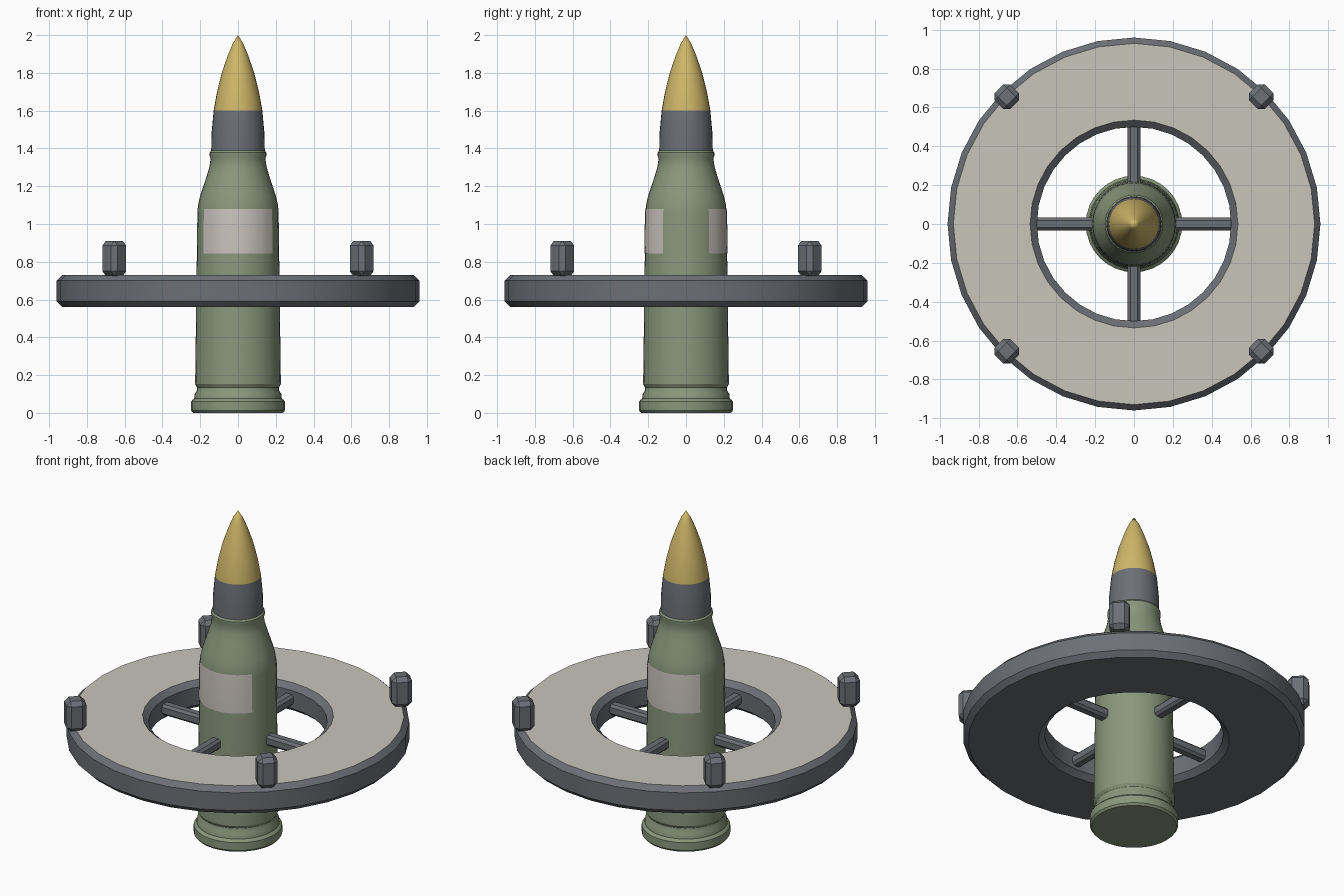
import bpy, bmesh, math
from mathutils import Matrix

SEG = 32
cube = bpy.data.objects.get("Cube")
if cube:
    bpy.data.objects.remove(cube)


def material(name, rgb):
    m = bpy.data.materials.new(name)
    m.use_nodes = True
    m.diffuse_color = (*rgb, 1)
    m.node_tree.nodes["Principled BSDF"].inputs["Base Color"].default_value = (*rgb, 1)
    return m


green = material("olive_green", (0.25, 0.31, 0.20))
gold = material("gold", (0.62, 0.47, 0.14))
steel = material("steel_grey", (0.15, 0.16, 0.18))
cream = material("cream", (0.58, 0.56, 0.50))
label_mat = material("label_white", (0.58, 0.54, 0.50))


def finish(bm, name, mats, smooth=True):
    bmesh.ops.recalc_face_normals(bm, faces=bm.faces)
    mesh = bpy.data.meshes.new(name)
    bm.to_mesh(mesh)
    bm.free()
    for m in mats:
        mesh.materials.append(m)
    ob = bpy.data.objects.new(name, mesh)
    bpy.context.collection.objects.link(ob)
    if smooth:
        bpy.ops.object.select_all(action="DESELECT")
        ob.select_set(True)
        bpy.context.view_layer.objects.active = ob
        bpy.ops.object.shade_smooth_by_angle(angle=math.radians(30))
    return ob


def lathe(profile, closed=False):
    """Revolve (radius, height) points around z."""
    bm = bmesh.new()
    verts = [bm.verts.new((r, 0, z)) for r, z in profile]
    pairs = list(zip(verts, verts[1:]))
    if closed:
        pairs.append((verts[-1], verts[0]))
    edges = [bm.edges.new(p) for p in pairs]
    bmesh.ops.spin(bm, geom=verts + edges, cent=(0, 0, 0), axis=(0, 0, 1),
                   angle=2 * math.pi, steps=SEG, use_duplicate=False)
    bmesh.ops.remove_doubles(bm, verts=bm.verts, dist=0.0005)
    return bm


def bevelled_box(name, size, bevel, matrix):
    bm = bmesh.new()
    bmesh.ops.create_cube(bm, size=1)
    bmesh.ops.scale(bm, vec=size, verts=bm.verts)
    bmesh.ops.bevel(bm, geom=bm.edges[:], offset=bevel, segments=1, affect="EDGES")
    bmesh.ops.transform(bm, matrix=matrix, verts=bm.verts)
    return finish(bm, name, [steel], smooth=False)


# Cartridge case with rim, extractor groove, shoulder and neck collar
case = lathe([(0, 0), (0.238, 0), (0.248, 0.012), (0.248, 0.06), (0.24, 0.07),
              (0.232, 0.075), (0.229, 0.10), (0.218, 0.118), (0.217, 0.135),
              (0.227, 0.152), (0.215, 1.06), (0.212, 1.10), (0.2, 1.15),
              (0.167, 1.25), (0.152, 1.3), (0.145, 1.345), (0.15, 1.36),
              (0.15, 1.378), (0.142, 1.388), (0, 1.388)])
finish(case, "cartridge_case", [green])

# Bullet with a gold tip
bullet = lathe([(0, 1.38), (0.142, 1.38), (0.14, 1.48), (0.129, 1.6), (0.111, 1.7),
                (0.086, 1.8), (0.055, 1.89), (0.028, 1.955), (0, 2.0)])
for f in bullet.faces:
    f.material_index = int(f.calc_center_median().z > 1.6)
finish(bullet, "bullet", [steel, gold])

# Thin curved labels on the front and back of the case
for name, middle in (("front_label", -math.pi / 2), ("back_label", math.pi / 2)):
    bm = bmesh.new()
    columns = []
    for i in range(-5, 6):
        a = middle + i * 2 * math.pi / SEG
        columns.append([bm.verts.new((r * math.cos(a), r * math.sin(a), z))
                        for r, z in ((0.2205, 0.845), (0.2175, 1.06), (0.2155, 1.08))])
    for p, q in zip(columns, columns[1:]):
        for k in range(2):
            bm.faces.new((p[k], q[k], q[k + 1], p[k + 1]))
    finish(bm, name, [label_mat])

# Bevelled ring with a cream top
ring = lathe([(0.5, 0.59), (0.535, 0.56), (0.93, 0.56), (0.96, 0.59),
              (0.96, 0.70), (0.93, 0.73), (0.535, 0.73), (0.5, 0.70)], closed=True)
for f in ring.faces:
    f.material_index = int(f.calc_center_median().z > 0.725)
finish(ring, "ring", [steel, cream])

# Spokes joining case and ring, and upright lugs on the ring's edge
for i in range(4):
    turn = Matrix.Rotation(i * math.pi / 2, 4, "Z")
    bevelled_box(f"spoke_{i + 1}", (0.32, 0.065, 0.065), 0.014,
                 turn @ Matrix.Translation((0.36, 0, 0.643)))
    diagonal = turn @ Matrix.Rotation(math.pi / 4, 4, "Z")
    bevelled_box(f"lug_{i + 1}", (0.114, 0.114, 0.185), 0.025,
                 diagonal @ Matrix.Translation((0.926, 0, 0.818)))
